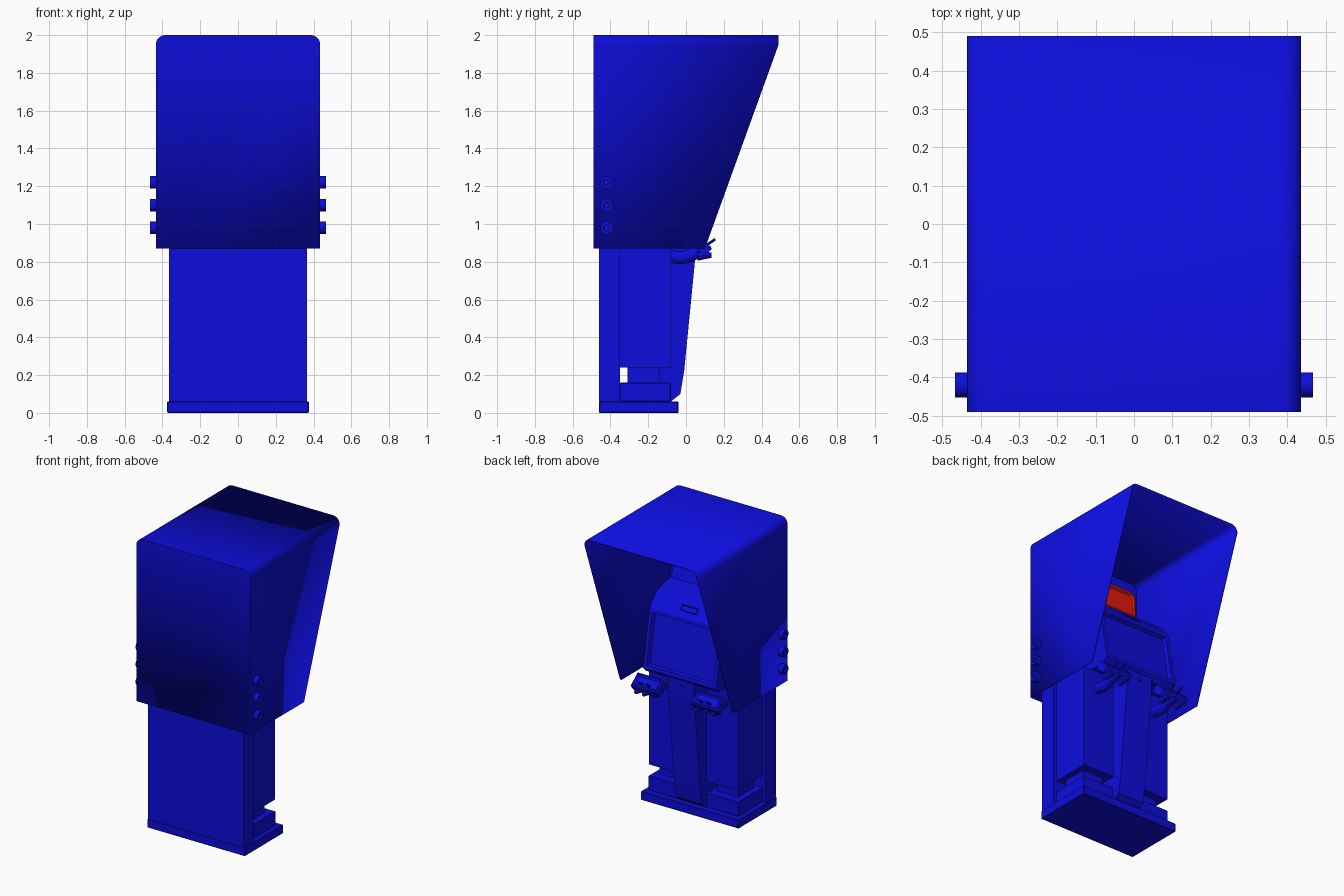
import bpy, bmesh, math
from mathutils import Matrix, Vector

if "Cube" in bpy.data.objects:
    bpy.data.objects.remove(bpy.data.objects["Cube"], do_unlink=True)


def material(name, rgb):
    m = bpy.data.materials.new(name)
    m.use_nodes = True
    m.diffuse_color = (*rgb, 1)
    m.node_tree.nodes["Principled BSDF"].inputs["Base Color"].default_value = (*rgb, 1)
    return m


BLUE = material("cabinet blue", (0.004, 0.004, 0.72))
RED = material("sign red", (0.75, 0.01, 0.004))


def finish(name, bm, mat=BLUE, smooth=False, recalc=True):
    if recalc:
        bmesh.ops.recalc_face_normals(bm, faces=bm.faces)
    me = bpy.data.meshes.new(name)
    bm.to_mesh(me)
    bm.free()
    me.materials.append(mat)
    ob = bpy.data.objects.new(name, me)
    bpy.context.collection.objects.link(ob)
    if smooth:
        bpy.ops.object.select_all(action='DESELECT')
        ob.select_set(True)
        bpy.context.view_layer.objects.active = ob
        bpy.ops.object.shade_smooth_by_angle(angle=math.radians(35))
    return ob


def box_mesh(x, y, z):
    bm = bmesh.new()
    size = [b - a for a, b in (x, y, z)]
    mid = [(a + b) / 2 for a, b in (x, y, z)]
    bmesh.ops.create_cube(bm, size=1, matrix=Matrix.Translation(mid) @ Matrix.Diagonal((*size, 1)))
    return bm


def box(name, x, y, z, bevel=0.0):
    bm = box_mesh(x, y, z)
    if bevel:
        bmesh.ops.bevel(bm, geom=bm.edges[:], offset=bevel, segments=1, affect='EDGES')
    return finish(name, bm)


def prism_mesh(profile, half):
    # side profile (y, z) extruded across x
    bm = bmesh.new()
    face = bm.faces.new([bm.verts.new((-half, y, z)) for y, z in profile])
    new = bmesh.ops.extrude_face_region(bm, geom=[face])["geom"]
    bmesh.ops.translate(bm, vec=(2 * half, 0, 0), verts=[v for v in new if isinstance(v, bmesh.types.BMVert)])
    bmesh.ops.recalc_face_normals(bm, faces=bm.faces)
    return bm


def rod(name, start, end, r1, r2, segments=12):
    a, b = Vector(start), Vector(end)
    turn = (b - a).to_track_quat('Z', 'Y').to_matrix().to_4x4()
    bm = bmesh.new()
    bmesh.ops.create_cone(bm, cap_ends=True, segments=segments, radius1=r1, radius2=r2,
                          depth=(b - a).length, matrix=Matrix.Translation((a + b) / 2) @ turn)
    return finish(name, bm, smooth=True)


# Hood: rounded arch swept along y, closed at the front, slanted open back
W, TOP, LOW, R = 0.435, 2.0, 0.87, 0.05
arc = [(W - R + R * math.cos(t * math.pi / 12), TOP - R + R * math.sin(t * math.pi / 12)) for t in range(7)]
right = [(W, LOW)] + arc
arch = right + [(-x, z) for x, z in reversed(right)]


def back_edge(z):
    return min(0.49, 0.10 + 0.39 * (z - LOW) / (TOP - R - LOW))


bm = bmesh.new()
front = [bm.verts.new((x, -0.49, z)) for x, z in arch]
back = [bm.verts.new((x, back_edge(z), z)) for x, z in arch]
bm.faces.new(front)
for i in range(len(arch) - 1):
    bm.faces.new((front[i + 1], front[i], back[i], back[i + 1]))
bm.normal_update()
if bm.faces[:][0].normal.y > 0:
    bmesh.ops.reverse_faces(bm, faces=bm.faces[:])
hood = finish("hood", bm, smooth=True, recalc=False)
shell = hood.modifiers.new("thickness", 'SOLIDIFY')
shell.thickness = 0.012
shell.offset = -1

# Base and tall front plate
box("base", (-0.375, 0.375), (-0.46, -0.04), (0, 0.06), 0.004)
box("front_plate", (-0.365, 0.365), (-0.46, -0.35), (0.06, 1.5))

# Central post with sloping rear face and a small button
post = [(-0.3, 0.06), (-0.08, 0.06), (-0.03, 0.1), (-0.01, 0.22), (0.05, 0.83), (0.055, 0.97), (-0.3, 0.97)]
finish("central_post", prism_mesh(post, 0.1))
rod("post_button", (0, 0.04, 0.92), (0, 0.063, 0.92), 0.014, 0.014)

# Display unit with a recessed screen on its long sloping face
unit = [(-0.35, 0.95), (0.04, 0.95), (0.07, 0.98), (0.0, 1.37), (-0.08, 1.46), (-0.24, 1.5), (-0.35, 1.5)]
bm = prism_mesh(unit, 0.28)
screen = max((f for f in bm.faces if f.normal.y > 0.8), key=lambda f: f.calc_area())
bmesh.ops.inset_region(bm, faces=[screen], thickness=0.035, depth=0)
bmesh.ops.inset_region(bm, faces=[screen], thickness=0.012, depth=-0.025)
finish("display_unit", bm)

# Slot on the sloping band over the screen
bm = box_mesh((-0.06, 0.06), (-0.02, 0.02), (-0.006, 0.008))
slot = max(bm.faces, key=lambda f: f.normal.z)
bmesh.ops.inset_region(bm, faces=[slot], thickness=0.008, depth=-0.006)
ob = finish("card_slot", bm)
ob.location = (0, -0.04, 1.415)
ob.rotation_euler.x = -math.atan2(0.09, 0.08)

# Sign pedestal and red rounded sign
finish("sign_pedestal", prism_mesh([(-0.35, 1.5), (-0.22, 1.5), (-0.25, 1.58), (-0.28, 1.61), (-0.35, 1.61)], 0.27))
bm = box_mesh((-0.25, 0.25), (-0.34, -0.28), (1.6, 1.78))
corners = [e for e in bm.edges if abs(e.verts[0].co.y - e.verts[1].co.y) > 0.01 and e.verts[0].co.z > 1.7]
bmesh.ops.bevel(bm, geom=corners, offset=0.05, segments=5, affect='EDGES', profile=0.5)
bm.normal_update()
panel = max(bm.faces, key=lambda f: f.normal.y * f.calc_area())
bmesh.ops.inset_region(bm, faces=[panel], thickness=0.02, depth=0.008)
bmesh.ops.inset_region(bm, faces=[panel], thickness=0.008, depth=-0.012)
finish("red_sign", bm, RED, smooth=True)

for side, s in (("left", 1), ("right", -1)):
    def span(a, b):
        return tuple(sorted((s * a, s * b)))

    # Leg, ankle and foot
    box(side + "_leg", span(0.1, 0.34), (-0.35, -0.08), (0.24, 0.95))
    box(side + "_ankle", span(0.14, 0.3), (-0.31, -0.14), (0.16, 0.24))
    box(side + "_foot", span(0.1, 0.345), (-0.35, -0.08), (0.06, 0.16), 0.004)

    # Hood side knobs with a hollow centre
    for n, z in enumerate((0.98, 1.1, 1.22)):
        bm = bmesh.new()
        bmesh.ops.create_cone(bm, cap_ends=True, segments=24, radius1=0.033, radius2=0.033, depth=0.052)
        cap = max(bm.faces, key=lambda f: f.normal.z)
        bmesh.ops.inset_region(bm, faces=[cap], thickness=0.017, depth=0)
        bmesh.ops.inset_region(bm, faces=[cap], thickness=0.001, depth=-0.012)
        knob = finish(f"{side}_knob_{n + 1}", bm, smooth=True)
        knob.rotation_euler.y = s * math.pi / 2
        knob.location = (s * 0.441, -0.42, z)

    # Curved forearm
    curve = bpy.data.curves.new(side + "_arm", 'CURVE')
    curve.dimensions = '3D'
    curve.bevel_depth = 0.036
    curve.bevel_resolution = 3
    curve.use_fill_caps = True
    path = curve.splines.new('BEZIER')
    path.bezier_points.add(2)
    for p, (y, z) in zip(path.bezier_points, ((-0.1, 0.83), (0.0, 0.825), (0.08, 0.87))):
        p.co = (s * 0.23, y, z)
        p.handle_left_type = p.handle_right_type = 'AUTO'
    curve.materials.append(BLUE)
    arm = bpy.data.objects.new(side + "_arm", curve)
    bpy.context.collection.objects.link(arm)

    # Tilted hand pad with a recessed face
    bm = box_mesh((-0.1, 0.1), (-0.05, 0.05), (-0.025, 0.025))
    face = max(bm.faces, key=lambda f: f.normal.z)
    bmesh.ops.inset_region(bm, faces=[face], thickness=0.012, depth=0.008)
    bmesh.ops.inset_region(bm, faces=[face], thickness=0.018, depth=-0.012)
    pad = finish(side + "_hand", bm)
    pad.location = (s * 0.23, 0.08, 0.88)
    pad.rotation_euler.x = math.radians(-40)

    # Fingers beneath the hand and thin pins on top
    for n, dx in enumerate((-0.06, 0.0, 0.06)):
        x = s * 0.23 + dx
        rod(f"{side}_finger_{n + 1}", (x, 0.06, 0.83), (x, 0.135, 0.835), 0.024, 0.014, 8)
    for n, dx in enumerate((-0.03, 0.03)):
        x = s * 0.23 + dx
        rod(f"{side}_pin_{n + 1}", (x, 0.09, 0.875), (x, 0.155, 0.92), 0.007, 0.007, 8)
